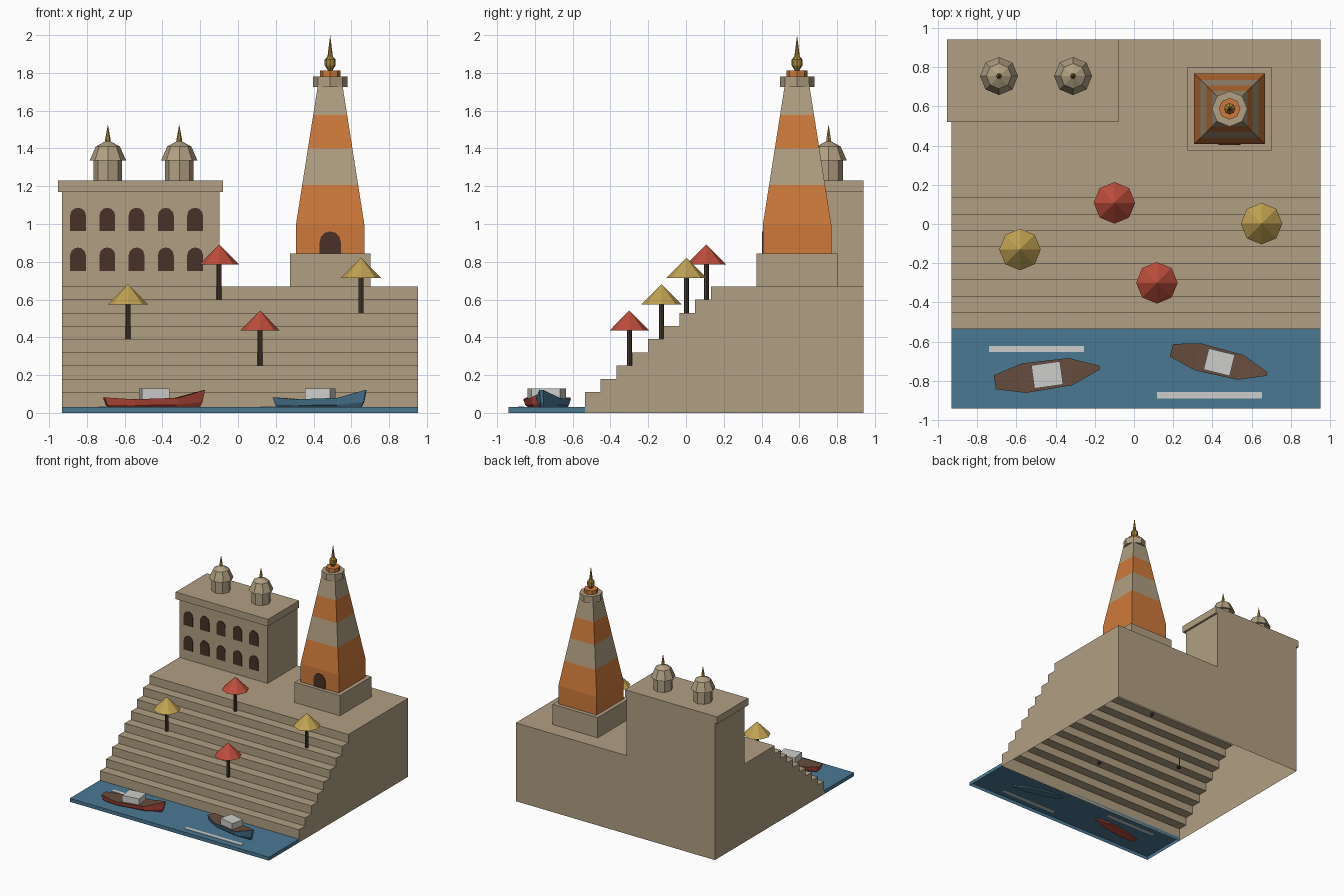
import bpy, bmesh, math
from mathutils import Matrix, Vector

cube = bpy.data.objects.get("Cube")
if cube:
    bpy.data.objects.remove(cube, do_unlink=True)


def material(name, r, g, b):
    """Flat material from 0-255 display values, stored as linear."""
    lin = [((c / 255 + 0.055) / 1.055) ** 2.4 for c in (r, g, b)] + [1]
    m = bpy.data.materials.new(name)
    m.use_nodes = True
    m.diffuse_color = lin
    m.node_tree.nodes["Principled BSDF"].inputs["Base Color"].default_value = lin
    return m


SAND = material("sandstone", 176, 159, 130)
ORANGE = material("orange_paint", 206, 121, 58)
RED = material("red_paint", 190, 77, 60)
BLUE = material("river_blue", 74, 121, 148)
YELLOW = material("yellow_cloth", 194, 163, 82)
WOOD = material("deck_wood", 104, 77, 61)
DARK = material("dark_opening", 72, 49, 39)
POLE = material("pole_wood", 74, 60, 47)
PALE = material("pale_white", 205, 206, 204)
GOLD = material("gold", 164, 132, 56)


def finish(name, bm, *mats):
    bmesh.ops.recalc_face_normals(bm, faces=bm.faces)
    mesh = bpy.data.meshes.new(name)
    bm.to_mesh(mesh)
    bm.free()
    for m in mats:
        mesh.materials.append(m)
    ob = bpy.data.objects.new(name, mesh)
    bpy.context.collection.objects.link(ob)
    return ob


def box(name, x, y, z, mat, open_bottom=False):
    bm = bmesh.new()
    bmesh.ops.create_cube(bm, size=1)
    for v in bm.verts:
        v.co = [r[0] if c < 0 else r[1] for c, r in zip(v.co, (x, y, z))]
    if open_bottom:
        low = [f for f in bm.faces if f.calc_center_median().z <= z[0] + 1e-5]
        bmesh.ops.delete(bm, geom=low, context="FACES")
    return finish(name, bm, mat)


def lathe(name, x, y, profile, *mats, sides=8, turn=0.0, rule=None):
    """Faceted solid of revolution from (radius, height) pairs."""
    bm = bmesh.new()
    rings = []
    for r, z in profile:
        angles = [turn + math.tau * i / sides for i in range(sides)]
        rings.append([bm.verts.new((x + r * math.cos(a), y + r * math.sin(a), z))
                      for a in angles])
    for low, high in zip(rings, rings[1:]):
        for i in range(sides):
            j = (i + 1) % sides
            bm.faces.new((low[i], low[j], high[j], high[i]))
    for ring, (r, z) in ((rings[0], profile[0]), (rings[-1], profile[-1])):
        if r > 0:
            bm.faces.new(ring)
    bmesh.ops.remove_doubles(bm, verts=bm.verts, dist=1e-5)
    if rule:
        for f in bm.faces:
            f.material_index = rule(f.calc_center_median())
    return finish(name, bm, *mats)


def arch(name, x, y, z, half, spring):
    """Thin arched plate facing the front."""
    pts = [(x - half, z), (x + half, z)]
    for i in range(7):
        a = math.pi * i / 6
        pts.append((x + half * math.cos(a), z + spring + half * math.sin(a)))
    bm = bmesh.new()
    face = bm.faces.new([bm.verts.new((px, y, pz)) for px, pz in pts])
    out = bmesh.ops.extrude_face_region(bm, geom=[face])["geom"]
    for v in out:
        if isinstance(v, bmesh.types.BMVert):
            v.co.y -= 0.005
    return finish(name, bm, DARK)


LEFT, RIGHT, BACK, FRONT = -0.932, 0.952, 0.941, -0.536
STEP, RISE, FIRST, COUNT = 0.0835, 0.07, 0.11, 9
TERRACE = FIRST + RISE * (COUNT - 1)

# Stepped embankment, hollow and open underneath
outline = [(FRONT, 0)]
for i in range(COUNT):
    top = FIRST + RISE * i
    outline += [(FRONT + STEP * i, top), (FRONT + STEP * (i + 1), top)]
outline[-1] = (BACK, TERRACE)
outline.append((BACK, 0))
bm = bmesh.new()
sides = [[bm.verts.new((x, y, z)) for y, z in outline] for x in (LEFT, RIGHT)]
for s in sides:
    bm.faces.new(s)
for i in range(len(outline) - 1):
    bm.faces.new((sides[0][i], sides[0][i + 1], sides[1][i + 1], sides[1][i]))
finish("stepped_embankment", bm, SAND)

# River and ripples
box("river", (LEFT, RIGHT), (-BACK, FRONT), (0, 0.03), BLUE, open_bottom=True)
box("ripple_left", (-0.74, -0.255), (-0.652, -0.622), (0.029, 0.034), PALE)
box("ripple_right", (0.117, 0.652), (-0.89, -0.858), (0.029, 0.034), PALE)

# Palace with cornice, windows and roof pavilions
WALL = 0.54
box("palace", (LEFT, -0.098), (WALL, BACK), (TERRACE, 1.17), SAND)
box("palace_cornice", (-0.954, -0.08), (0.52, BACK), (1.17, 1.23), SAND)
for row, z in enumerate((0.752, 0.962)):
    for col in range(5):
        arch(f"window_{row}_{col}", -0.847 + 0.155 * col, WALL, z, 0.042, 0.082)
for side, x in (("right", -0.689), ("left", -0.311)):
    lathe(f"pavilion_drum_{side}", x, 0.755, [(0.075, 1.23), (0.075, 1.34)], SAND)
    lathe(f"pavilion_dome_{side}", x, 0.755,
          [(0.097, 1.335), (0.064, 1.41), (0, 1.445)], SAND)
    lathe(f"pavilion_finial_{side}", x, 0.755,
          [(0.014, 1.43), (0.014, 1.45), (0, 1.527)], GOLD, sides=6)

# Temple tower with painted bands
TX, TY, HALF = 0.488, 0.588, 0.181
box("tower_plinth", (TX - 0.214, TX + 0.214), (TY - 0.214, TY + 0.214),
    (TERRACE, 0.843), SAND)
tower = []
for z in (0.843, 0.997, 1.207, 1.4, 1.576, 1.76):
    half = HALF - 0.157 * max(0, z - 0.997)
    tower.append((half * math.sqrt(2), z))
lathe("tower", TX, TY, tower, SAND, ORANGE, sides=4, turn=math.pi / 4,
      rule=lambda c: 1 if c.z < 1.207 or 1.4 < c.z < 1.576 else 0)
arch("tower_door", TX, TY - HALF, 0.843, 0.056, 0.062)
lathe("tower_crown", TX, TY, [(0.091, 1.725), (0.091, 1.78)], SAND)
lathe("crown_collar", TX, TY, [(0.055, 1.78), (0.055, 1.812)], ORANGE)
lathe("tower_finial", TX, TY,
      [(0.01, 1.81), (0.029, 1.84), (0.029, 1.87), (0.014, 1.888), (0, 2)], GOLD)

# Parasols standing on the steps
for i, (x, y, z, cloth) in enumerate(((-0.1, 0.108, 0.6, RED), (0.117, -0.3, 0.25, RED),
                                      (-0.582, -0.13, 0.39, YELLOW),
                                      (0.651, 0.002, 0.53, YELLOW))):
    lathe(f"parasol_pole_{i}", x, y, [(0.0135, z - 0.02), (0.0135, z + 0.23)], POLE)
    lathe(f"parasol_canopy_{i}", x, y, [(0.106, z + 0.185), (0, z + 0.292)], cloth)


# Boats: three lofted outlines and a cabin
def boat(name, x, y, angle, scale, paint):
    place = Matrix.Translation((x, y, 0)) @ Matrix.Rotation(math.radians(angle), 4, "Z")
    stations = ((-0.27, 0.036, 0.082), (-0.12, 0.076, 0.072),
                (0.12, 0.07, 0.08), (0.27, 0.01, 0.122))
    bm = bmesh.new()
    loops = []
    for wide, length, lift in ((0.5, 0.88, 0), (0.85, 0.95, 0.35), (1, 1, 1)):
        pts = [(sx * length, -w * wide, 0.022 + (h - 0.022) * lift) for sx, w, h in stations]
        pts += [(px, -py, pz) for px, py, pz in reversed(pts)]
        loops.append([bm.verts.new(place @ Vector((px * scale, py * scale, pz)))
                      for px, py, pz in pts])
    n = len(loops[0])
    for low, high in zip(loops, loops[1:]):
        for i in range(n):
            j = (i + 1) % n
            bm.faces.new((low[i], low[j], high[j], high[i]))
    bm.faces.new(loops[0])
    deck = loops[-1]
    for i in range(3):
        f = bm.faces.new((deck[i], deck[i + 1], deck[n - 2 - i], deck[n - 1 - i]))
        f.material_index = 1
    finish(name + "_hull", bm, paint, WOOD)
    cabin = box(name + "_cabin", (-0.074 * scale, 0.074 * scale),
                (-0.06 * scale, 0.06 * scale), (0.07, 0.13), PALE)
    cabin.data.transform(place)


boat("red_boat", -0.443, -0.77, 8, 1, RED)
boat("blue_boat", 0.435, -0.705, -14, 0.93, BLUE)
